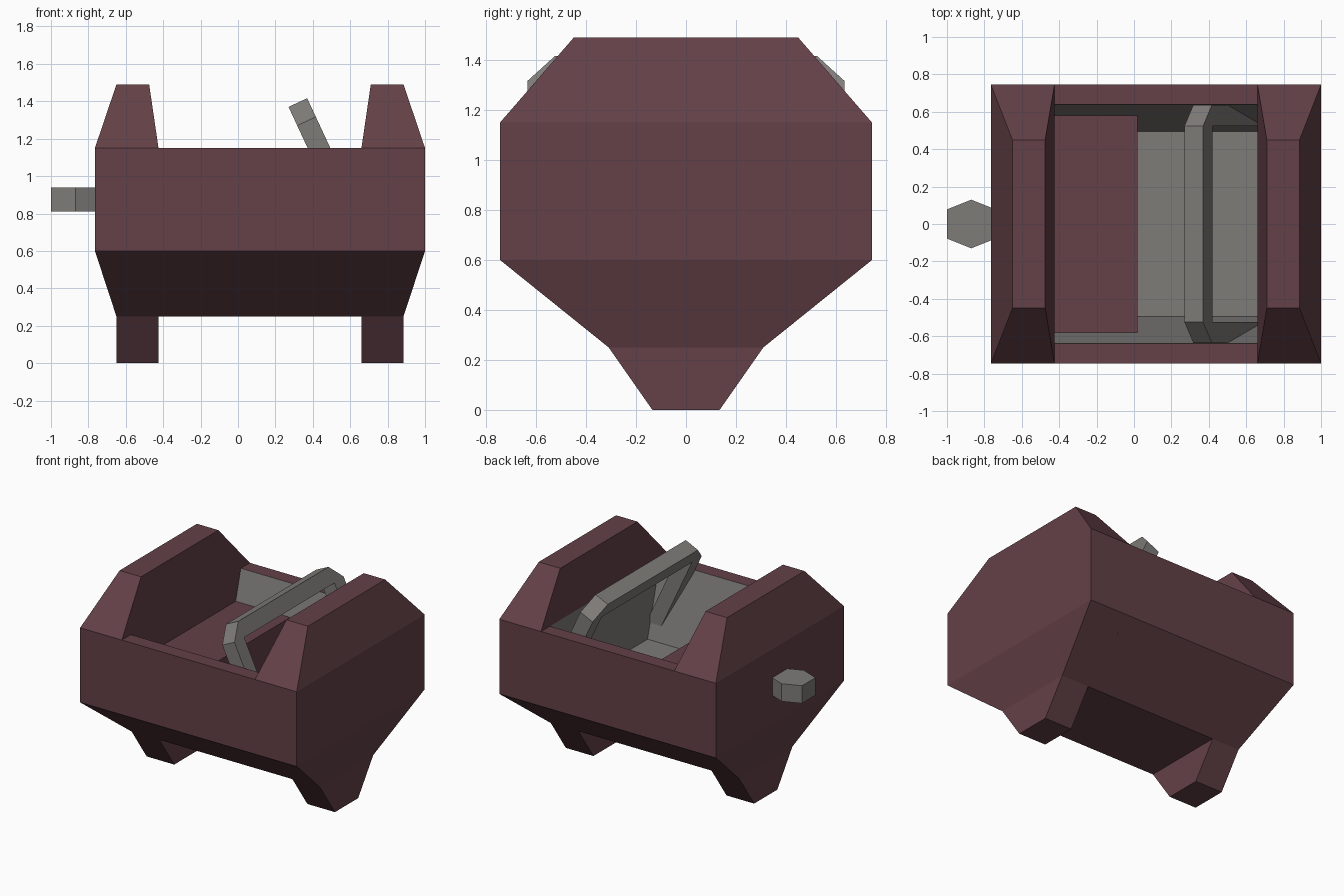
import bpy
import math
from mathutils import Matrix

if "Cube" in bpy.data.objects:
    bpy.data.objects.remove(bpy.data.objects["Cube"], do_unlink=True)


def make_material(name, color):
    mat = bpy.data.materials.new(name)
    mat.use_nodes = True
    mat.diffuse_color = color
    mat.node_tree.nodes["Principled BSDF"].inputs["Base Color"].default_value = color
    return mat


RED = make_material("dull_red_paint", (0.125, 0.052, 0.063, 1))
GREY = make_material("warm_grey_metal", (0.21, 0.2, 0.19, 1))


def make_object(name, verts, faces, mats):
    mesh = bpy.data.meshes.new(name)
    mesh.from_pydata(verts, [], faces)
    for mat in mats:
        mesh.materials.append(mat)
    obj = bpy.data.objects.new(name, mesh)
    bpy.context.collection.objects.link(obj)
    return obj


def loft(name, rings, mats, bottom=True, top=True):
    """Join rectangles (x min, x max, half depth, z) from first to last."""
    verts, faces = [], []
    for x0, x1, y, z in rings:
        verts += [(x0, -y, z), (x1, -y, z), (x1, y, z), (x0, y, z)]
    for r in range(len(rings) - 1):
        a, b = 4 * r, 4 * r + 4
        for i in range(4):
            j = (i + 1) % 4
            faces.append((a + i, a + j, b + j, b + i))
    if bottom:
        faces.append((3, 2, 1, 0))
    if top:
        n = len(verts)
        faces.append((n - 4, n - 3, n - 2, n - 1))
    return make_object(name, verts, faces, mats)


def prism(name, outline, height, mat):
    """Extrude a flat outline upward along z."""
    n = len(outline)
    verts = [(x, y, z) for z in (0, height) for x, y in outline]
    faces = [tuple(reversed(range(n))), tuple(range(n, 2 * n))]
    faces += [(i, (i + 1) % n, n + (i + 1) % n, n + i) for i in range(n)]
    return make_object(name, verts, faces, [mat])


# Main span in x, and the inner faces of the two end walls
X0, X1 = -0.765, 1.0
IN0, IN1 = -0.425, 0.66
RIM, FLOOR = 1.15, 0.62

# Tub: tapered hull, flat rim and sloping hollow inside
tub = loft("tub", [
    (X0 + 0.115, X1 - 0.115, 0.31, 0.25),
    (X0, X1, 0.745, 0.6),
    (X0, X1, 0.745, RIM),
    (IN0, IN1, 0.64, RIM),
    (IN0, IN1, 0.495, FLOOR),
], [RED, GREY])
for face in tub.data.polygons:
    c, n = face.center, face.normal
    inside = IN0 - 0.01 < c.x < IN1 + 0.01 and abs(c.y) < 0.6
    if inside and FLOOR - 0.01 < c.z < RIM - 0.01 and n.x < 0.5:
        face.material_index = 1

# Raised end walls
loft("right_end_wall", [(X0, IN0, 0.745, RIM), (-0.65, -0.475, 0.45, 1.49)], [RED], bottom=False)
loft("left_end_wall", [(IN1, X1, 0.745, RIM), (0.71, 0.885, 0.45, 1.49)], [RED], bottom=False)

# Feet
for side, x0, x1 in (("right", -0.65, IN0), ("left", IN1, 0.885)):
    loft(side + "_foot", [(x0, x1, 0.135, 0), (x0, x1, 0.31, 0.25)], [RED], top=False)

# Bench inside the tub
loft("bench", [(IN0, 0.02, 0.495, FLOOR), (IN0, 0.02, 0.58, 0.93)], [RED], bottom=False)

# Leaning hoop: outline with chamfered outer corners
half = [(0.525, 0), (0.635, -0.11), (0.635, -0.95), (0.525, -0.95), (0.525, -0.116)]
outline = half + [(-y, z) for y, z in reversed(half)]
hoop = prism("leaning_hoop", outline, 0.11, GREY)
# Stand the outline up in the y-z plane, then lean it
stand = Matrix(((0, 0, 1, 0), (1, 0, 0, 0), (0, 1, 0, 0), (0, 0, 0, 1)))
lean = Matrix.Rotation(math.radians(-25), 4, "Y")
hoop.data.transform(Matrix.Translation((0.27, 0, 1.37)) @ lean @ stand)

# Six-sided hitch on the right end
hitch = prism("hitch", [(-1, 0.078), (-1, -0.078), (-0.87, -0.13),
                        (-0.74, -0.078), (-0.74, 0.078), (-0.87, 0.13)], 0.13, GREY)
hitch.data.transform(Matrix.Translation((0, 0, 0.81)))
